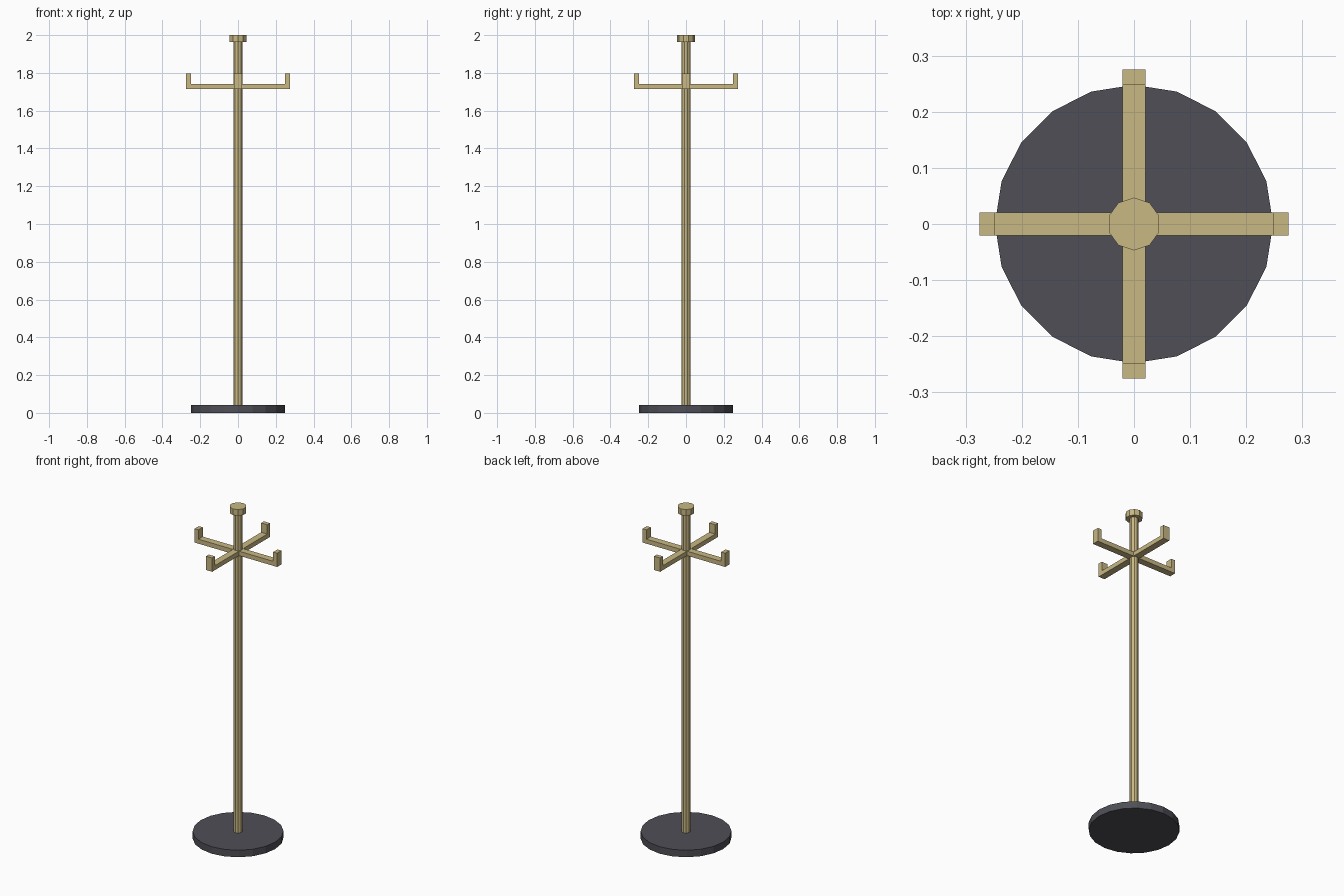
import bpy
import math
from mathutils import Matrix

cube = bpy.data.objects.get("Cube")
if cube:
    bpy.data.objects.remove(cube, do_unlink=True)


def material(name, colour):
    mat = bpy.data.materials.new(name)
    mat.use_nodes = True
    mat.diffuse_color = colour
    mat.node_tree.nodes["Principled BSDF"].inputs["Base Color"].default_value = colour
    return mat


wood = material("pale wood", (0.58, 0.48, 0.23, 1))
dark = material("dark grey", (0.077, 0.077, 0.093, 1))


def cylinder(name, sides, radius, bottom, top, mat):
    bpy.ops.mesh.primitive_cylinder_add(
        vertices=sides, radius=radius, depth=top - bottom,
        location=(0, 0, (bottom + top) / 2))
    obj = bpy.context.object
    obj.name = name
    obj.data.materials.append(mat)


def hook_arm(name, angle):
    """L-shaped side profile extruded across the arm's width."""
    profile = [(0, 1.714), (0.275, 1.714), (0.275, 1.797),
               (0.249, 1.797), (0.249, 1.741), (0, 1.741)]
    half, n = 0.0205, len(profile)
    verts = [(x, y, z) for y in (-half, half) for x, z in profile]
    faces = [list(range(n)), list(range(2 * n - 1, n - 1, -1))]
    faces += [(i, i + n, (i + 1) % n + n, (i + 1) % n) for i in range(n)]
    mesh = bpy.data.meshes.new(name)
    mesh.from_pydata(verts, [], faces)
    mesh.transform(Matrix.Rotation(angle, 4, "Z"))
    mesh.materials.append(wood)
    bpy.context.collection.objects.link(bpy.data.objects.new(name, mesh))


# Foot, pole and top cap
cylinder("base", 20, 0.248, 0, 0.042, dark)
cylinder("pole", 10, 0.025, 0.042, 1.97, wood)
cylinder("top_cap", 10, 0.047, 1.963, 2.0, wood)

# Four coat hooks around the pole
for i, side in enumerate(("left", "back", "right", "front")):
    hook_arm(side + "_hook", i * math.pi / 2)
